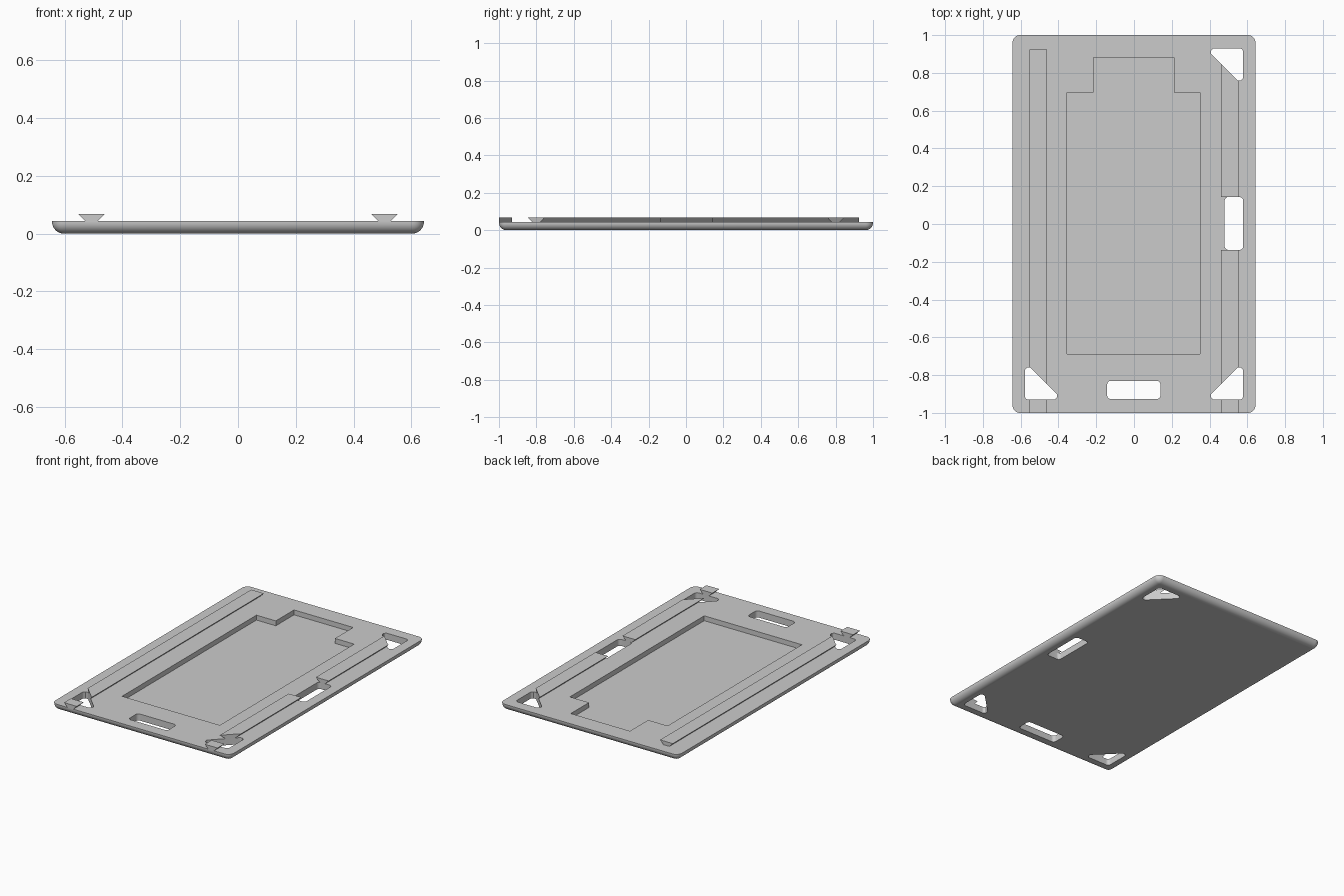
import bpy, bmesh, math
from mathutils import Vector

cube = bpy.data.objects.get("Cube")
if cube:
    bpy.data.objects.remove(cube, do_unlink=True)

W, L, T = 1.286, 2.0, 0.043      # plate width, length, thickness
TOP = 0.068                      # top of the rails
RAIL_X = 0.507

grey = bpy.data.materials.new("plain grey")
grey.use_nodes = True
colour = (0.6, 0.6, 0.6, 1)
grey.diffuse_color = colour
grey.node_tree.nodes["Principled BSDF"].inputs["Base Color"].default_value = colour


def add_object(name, bm):
    bmesh.ops.recalc_face_normals(bm, faces=bm.faces[:])
    mesh = bpy.data.meshes.new(name)
    bm.to_mesh(mesh)
    bm.free()
    mesh.materials.append(grey)
    obj = bpy.data.objects.new(name, mesh)
    bpy.context.collection.objects.link(obj)
    return obj


def prism(name, points, direction):
    """Extrude a closed outline along a direction."""
    bm = bmesh.new()
    low = [bm.verts.new(p) for p in points]
    high = [bm.verts.new(Vector(p) + Vector(direction)) for p in points]
    bm.faces.new(low)
    bm.faces.new(high)
    for i in range(len(low)):
        bm.faces.new((low[i - 1], low[i], high[i], high[i - 1]))
    return add_object(name, bm)


def rounded(corners, r, steps=6):
    """Replace each corner of a convex outline with a tangent arc."""
    out = []
    for i, c in enumerate(corners):
        p = Vector(c)
        u = (Vector(corners[i - 1]) - p).normalized()
        v = (Vector(corners[(i + 1) % len(corners)]) - p).normalized()
        half = math.acos(u.dot(v)) / 2
        centre = p + (u + v).normalized() * r / math.sin(half)
        a = p + u * r / math.tan(half) - centre
        b = p + v * r / math.tan(half) - centre
        for k in range(steps + 1):
            out.append(centre + a.lerp(b, k / steps).normalized() * r)
    return out


def cutter(name, outline, z=-0.1):
    return prism(name, [(p[0], p[1], z) for p in outline], (0, 0, 0.3))


def box(x0, x1, y0, y1):
    return [(x0, y0), (x1, y0), (x1, y1), (x0, y1)]


def cut(obj, cutters):
    for c in cutters:
        mod = obj.modifiers.new("cut", "BOOLEAN")
        mod.operation = "DIFFERENCE"
        mod.solver = "EXACT"
        mod.object = c
    graph = bpy.context.evaluated_depsgraph_get()
    mesh = bpy.data.meshes.new_from_object(obj.evaluated_get(graph))
    obj.modifiers.clear()
    obj.data = mesh


# Plate with rounded corners and a rounded lower edge
bm = bmesh.new()
bmesh.ops.create_cube(bm, size=1)
bmesh.ops.scale(bm, verts=bm.verts[:], vec=(W, L, T))
bmesh.ops.translate(bm, verts=bm.verts[:], vec=(0, 0, T / 2))
edges = [e for e in bm.edges if min(v.co.z for v in e.verts) < 0.01]
bmesh.ops.bevel(bm, geom=edges, offset=0.04, segments=8, profile=0.5,
                affect="EDGES", clamp_overlap=True)
plate = add_object("plate", bm)

# Through holes: three corner triangles and two slots
holes = []
for name, sx, sy in (("front_right", -1, -1), ("front_left", 1, -1), ("back_left", 1, 1)):
    x, y, leg = 0.578 * sx, 0.93 * sy, 0.2
    tri = [(x, y), (x - leg * sx, y), (x, y - leg * sy)]
    holes.append(cutter("hole_" + name, rounded(tri, 0.02)))
holes.append(cutter("front_slot", rounded(box(-0.142, 0.14, -0.927, -0.83), 0.02)))
holes.append(cutter("side_slot", rounded(box(0.48, 0.578, -0.137, 0.143), 0.02)))

# Shallow stepped pocket in the top
pocket_outline = [(-0.354, -0.687), (0.35, -0.687), (0.35, 0.695), (0.212, 0.695),
                  (0.212, 0.882), (-0.214, 0.882), (-0.214, 0.695), (-0.354, 0.695)]
pocket = cutter("pocket", pocket_outline, z=0.011)

# Gap in the left rail beside the side slot
gap = cutter("rail_gap", box(0.4, 0.62, -0.137, 0.143))

# Dovetail rails, wider at the top
rails = []
for name, sx in (("right_rail", -1), ("left_rail", 1)):
    profile = [(-0.021, T), (0.021, T), (0.046, TOP), (-0.046, TOP)]
    rails.append(prism(name, [(sx * RAIL_X + x, -L / 2, z) for x, z in profile],
                       (0, 1.925, 0)))

cut(plate, holes + [pocket])
for rail in rails:
    cut(rail, holes + [gap])

for helper in holes + [pocket, gap]:
    bpy.data.objects.remove(helper, do_unlink=True)

# Smooth the rounded edge, keep level faces flat
bpy.ops.object.select_all(action="DESELECT")
plate.select_set(True)
bpy.context.view_layer.objects.active = plate
bpy.ops.object.shade_smooth_by_angle(angle=math.radians(30))
for poly in plate.data.polygons:
    if abs(poly.normal.z) > 0.999:
        poly.use_smooth = False
